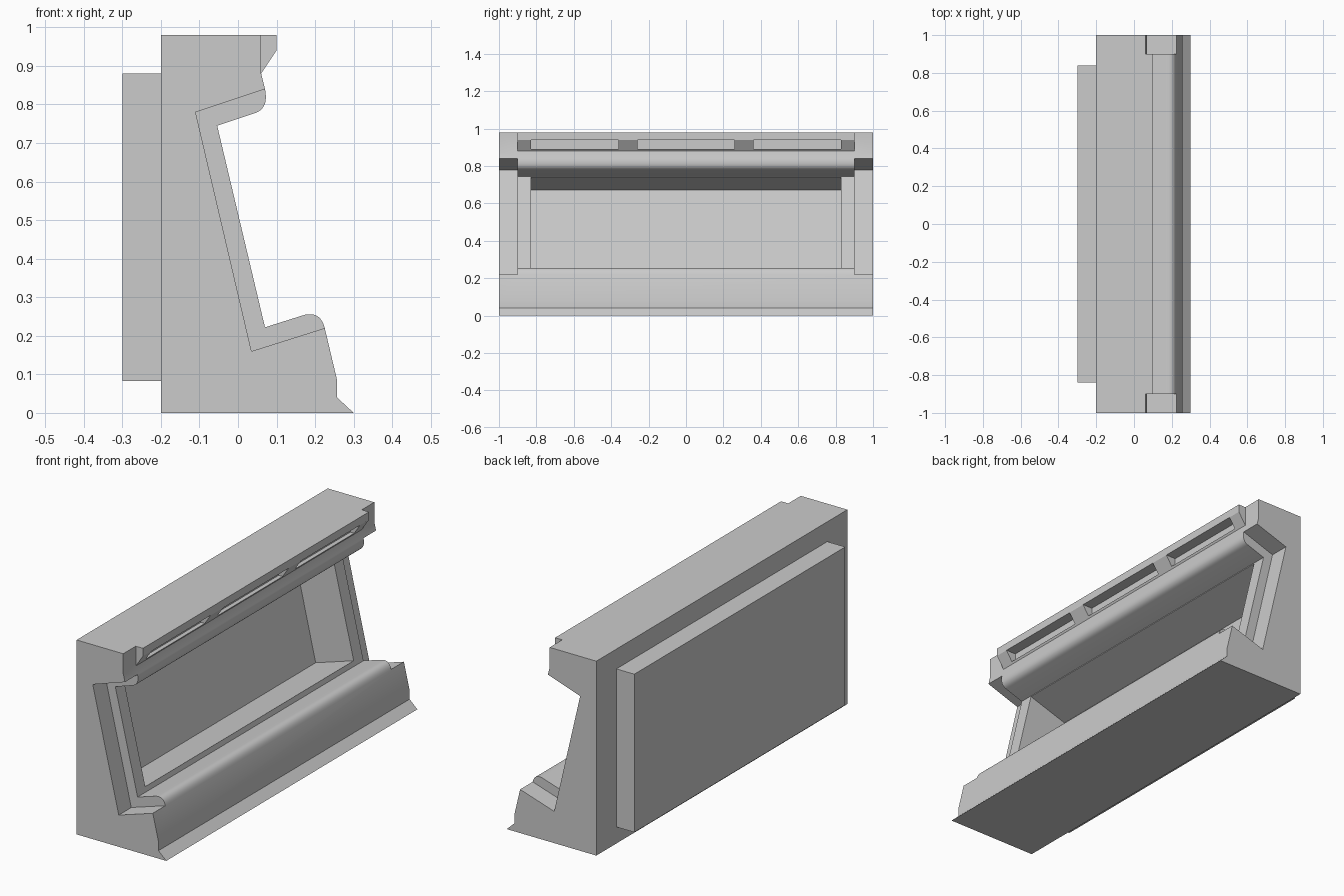
import bpy
import bmesh
import math
from mathutils import Vector

cube = bpy.data.objects.get("Cube")
if cube:
    bpy.data.objects.remove(cube, do_unlink=True)

grey = bpy.data.materials.new("Light grey")
grey.use_nodes = True
colour = (0.6, 0.6, 0.6, 1)
grey.diffuse_color = colour
grey.node_tree.nodes["Principled BSDF"].inputs["Base Color"].default_value = colour


def rounded(start, control, end, steps=10):
    """Points along a rounded corner."""
    a, b, c = Vector(start), Vector(control), Vector(end)
    return [tuple(a.lerp(b, i / steps).lerp(b.lerp(c, i / steps), i / steps))
            for i in range(steps + 1)]


def extrude(name, profile, y0, y1):
    """Solid made by sweeping an xz profile along y."""
    bm = bmesh.new()
    face = bm.faces.new([bm.verts.new((x, y0, z)) for x, z in profile])
    result = bmesh.ops.extrude_face_region(bm, geom=[face])
    verts = [v for v in result["geom"] if isinstance(v, bmesh.types.BMVert)]
    bmesh.ops.translate(bm, vec=(0, y1 - y0, 0), verts=verts)
    bmesh.ops.recalc_face_normals(bm, faces=bm.faces)
    mesh = bpy.data.meshes.new(name)
    bm.to_mesh(mesh)
    bm.free()
    mesh.materials.append(grey)
    obj = bpy.data.objects.new(name, mesh)
    bpy.context.collection.objects.link(obj)
    return obj


def box(name, x0, x1, y0, y1, z0, z1):
    return extrude(name, [(x0, z0), (x1, z0), (x1, z1), (x0, z1)], y0, y1)


def combine(target, tool, operation):
    """Apply a boolean and discard the tool object."""
    mod = target.modifiers.new("Boolean", 'BOOLEAN')
    mod.operation = operation
    mod.solver = 'EXACT'
    mod.object = tool
    bpy.context.view_layer.objects.active = target
    bpy.ops.object.modifier_apply(modifier=mod.name)
    bpy.data.objects.remove(tool, do_unlink=True)


# Housing: foot, rounded lower lip, sloping front, rounded upper lip, top edge
profile = [(-0.2, 0), (0.3, 0), (0.257, 0.04), (0.257, 0.085)]
profile += rounded((0.225, 0.22), (0.213, 0.268), (0.165, 0.252))
profile += [(0.07, 0.222), (-0.054, 0.745)]
profile += rounded((0.045, 0.778), (0.08, 0.79), (0.07, 0.84))
profile += [(0.06, 0.88), (0.1, 0.94), (0.1, 0.98), (-0.2, 0.98)]
housing = extrude("housing", profile, -1, 1)

# Rear panel
combine(housing, box("rear_panel", -0.3, -0.15, -0.84, 0.84, 0.083, 0.88), 'UNION')

# Recessed ends: deeper front channel and shortened top edge
channel = [(0.07, 0.84), (-0.11, 0.78), (0.035, 0.16),
           (0.225, 0.22), (0.415, 0.28), (0.415, 0.955)]
for y0, y1 in ((-1.1, -0.9), (0.9, 1.1)):
    combine(housing, extrude("channel_cutter", channel, y0, y1), 'DIFFERENCE')
    combine(housing, box("edge_cutter", 0.06, 0.2, y0, y1, 0.88, 1.1), 'DIFFERENCE')

# Tilted display cavity
cavity = [(-0.262, 0.673), (-0.148, 0.18), (0.1, 0.258), (-0.024, 0.75)]
combine(housing, extrude("cavity_cutter", cavity, -0.83, 0.83), 'DIFFERENCE')

# Three slots under the top edge
for y0, y1 in ((-0.83, -0.36), (-0.26, 0.26), (0.36, 0.83)):
    combine(housing, box("slot_cutter", 0.045, 0.15, y0, y1, 0.89, 0.94), 'DIFFERENCE')

# Smooth the lips, keep every other edge sharp
bpy.ops.object.select_all(action='DESELECT')
housing.select_set(True)
bpy.context.view_layer.objects.active = housing
bpy.ops.object.shade_smooth_by_angle(angle=math.radians(25))
